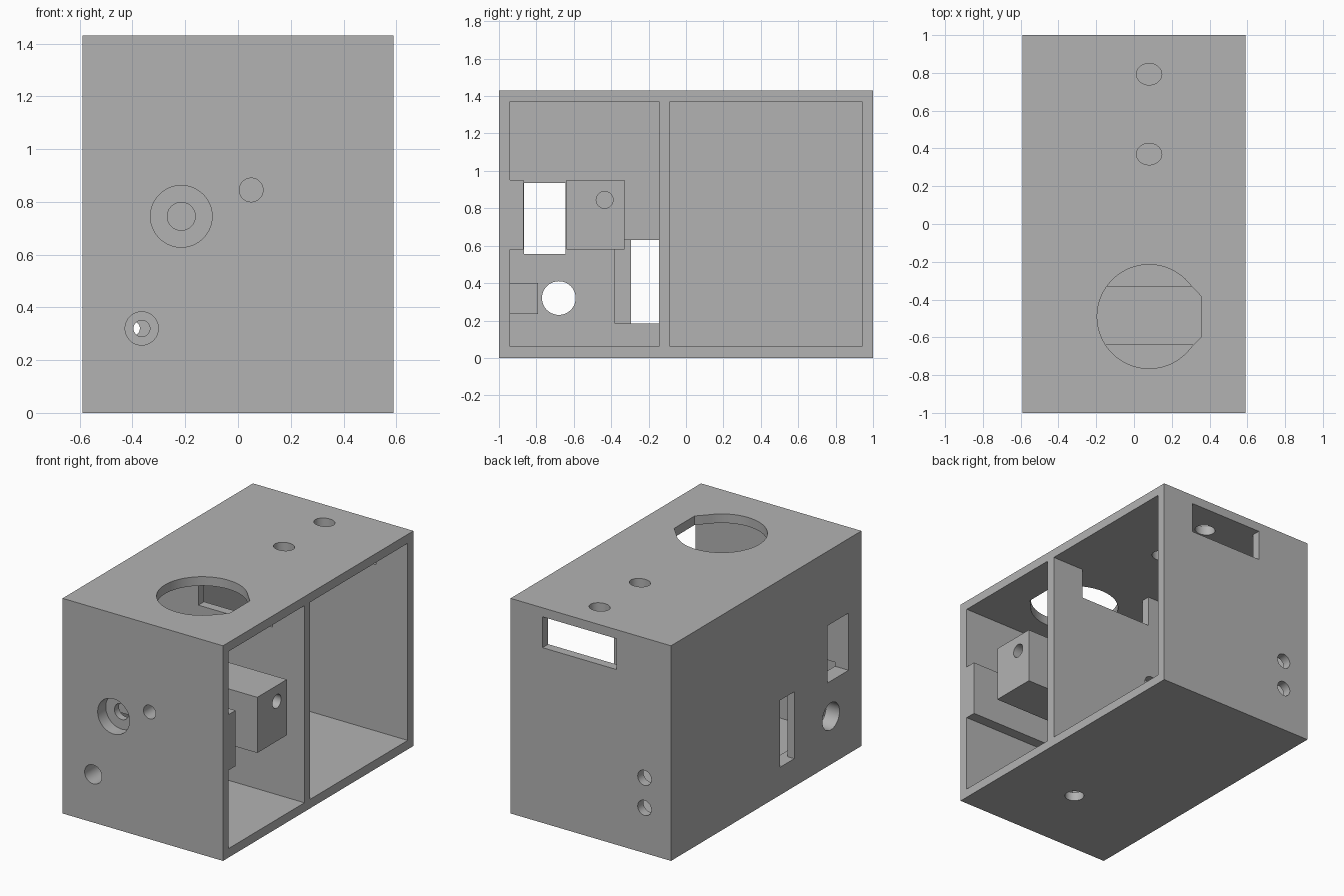
import bpy, bmesh
from math import cos, sin, radians

old = bpy.data.objects.get("Cube")
if old:
    bpy.data.objects.remove(old, do_unlink=True)

grey = bpy.data.materials.new("plain grey")
grey.use_nodes = True
colour = (0.45, 0.45, 0.45, 1)
grey.diffuse_color = colour
grey.node_tree.nodes["Principled BSDF"].inputs["Base Color"].default_value = colour


def prism(name, outline, axis, lo, hi):
    """Extrude a 2D outline along an axis; outline holds the other two coordinates in order."""
    bm = bmesh.new()
    rings = []
    for level in (lo, hi):
        ring = []
        for point in outline:
            co = list(point)
            co.insert(axis, level)
            ring.append(bm.verts.new(co))
        rings.append(ring)
        bm.faces.new(ring)
    n = len(outline)
    for i in range(n):
        j = (i + 1) % n
        bm.faces.new((rings[0][i], rings[0][j], rings[1][j], rings[1][i]))
    bmesh.ops.recalc_face_normals(bm, faces=bm.faces)
    mesh = bpy.data.meshes.new(name)
    bm.to_mesh(mesh)
    bm.free()
    mesh.materials.append(grey)
    obj = bpy.data.objects.new(name, mesh)
    bpy.context.collection.objects.link(obj)
    return obj


def box(name, x, y, z):
    outline = [(x[0], y[0]), (x[1], y[0]), (x[1], y[1]), (x[0], y[1])]
    return prism(name, outline, 2, *z)


def ellipse(u, v, ru, rv, first=0, last=354, step=6):
    return [(u + ru * cos(radians(a)), v + rv * sin(radians(a)))
            for a in range(first, last + 1, step)]


def rod(name, axis, u, v, r, lo, hi, rv=None):
    return prism(name, ellipse(u, v, r, rv or r), axis, lo, hi)


def combine(target, tool, operation):
    """Apply one boolean and discard the tool."""
    tool.hide_render = True
    mod = target.modifiers.new("shape", "BOOLEAN")
    mod.operation, mod.solver, mod.object = operation, "EXACT", tool
    bpy.context.view_layer.update()
    graph = bpy.context.evaluated_depsgraph_get()
    mesh = bpy.data.meshes.new_from_object(target.evaluated_get(graph))
    target.modifiers.clear()
    target.data = mesh
    bpy.data.objects.remove(tool, do_unlink=True)


# Outer shell, open on one side, with two compartments
X, TOP, WALL = 0.59, 1.43, 0.06
INNER = -0.49
case = box("enclosure", (-X, X), (-1, 1), (0, TOP))
for y in ((-0.94, -0.145), (-0.085, 0.94)):
    combine(case, box("compartment", (INNER, X + 0.1), y, (WALL, 1.37)), "DIFFERENCE")

# Recess beside the lower side window
combine(case, box("recess", (-0.54, -0.4), (-0.38, -0.145), (0.185, 0.63)), "DIFFERENCE")

# Mounting block, front pad and small boss
for name, x, y, z in (
        ("mounting_block", (-0.55, X), (-0.64, -0.33), (0.58, 0.95)),
        ("front_pad", (-0.55, X), (-0.97, -0.868), (0.58, 0.95)),
        ("small_boss", (-0.448, -0.282), (-0.97, -0.79), (0.235, 0.4))):
    combine(case, box(name, x, y, z), "UNION")

# Rectangular openings: side windows, and the slot through back wall and divider
for name, x, y, z in (
        ("upper_window", (-0.7, INNER + 0.01), (-0.865, -0.645), (0.555, 0.935)),
        ("lower_window", (-0.7, -0.45), (-0.295, -0.145), (0.185, 0.63)),
        ("cable_slot", (-0.19, 0.355), (-0.2, 1.1), (1.165, 1.37))):
    combine(case, box(name, x, y, z), "DIFFERENCE")

# Large top opening with a squared side
cx, cy = 0.08, -0.49
outline = ellipse(cx, cy, 0.275, 0.275, 38, 322, 4) + [(0.355, cy - 0.108), (0.355, cy + 0.108)]
combine(case, prism("top_opening", outline, 2, 1.3, 1.5), "DIFFERENCE")

# Round holes: axis, two centre coordinates, radius, start, end
for axis, u, v, r, lo, hi in (
        (1, -0.215, 0.745, 0.117, -1.1, -0.915),
        (1, -0.215, 0.745, 0.053, -1.05, 0.0),
        (1, 0.05, 0.845, 0.045, -1.1, -0.8),
        (1, -0.365, 0.32, 0.063, -1.1, -0.84),
        (1, -0.365, 0.32, 0.031, -1.05, -0.7),
        (1, -0.4, 0.32, 0.028, -0.2, 0.0),
        (1, -0.395, 0.3, 0.05, 0.9, 1.1),
        (1, -0.395, 0.5, 0.05, 0.9, 1.1),
        (0, -0.68, 0.32, 0.09, -0.7, -0.47),
        (0, -0.435, 0.845, 0.045, 0.1, 0.7),
        (2, cx, cy, 0.06, -0.1, 0.1)):
    combine(case, rod("round_hole", axis, u, v, r, lo, hi), "DIFFERENCE")

# Oval holes in the top
for y in (0.37, 0.793):
    combine(case, rod("oval_hole", 2, cx, y, 0.067, 1.3, 1.5, 0.057), "DIFFERENCE")

# Smooth the hole walls, keep the edges crisp
bpy.ops.object.select_all(action="DESELECT")
case.select_set(True)
bpy.context.view_layer.objects.active = case
bpy.ops.object.shade_smooth_by_angle(angle=radians(25))
